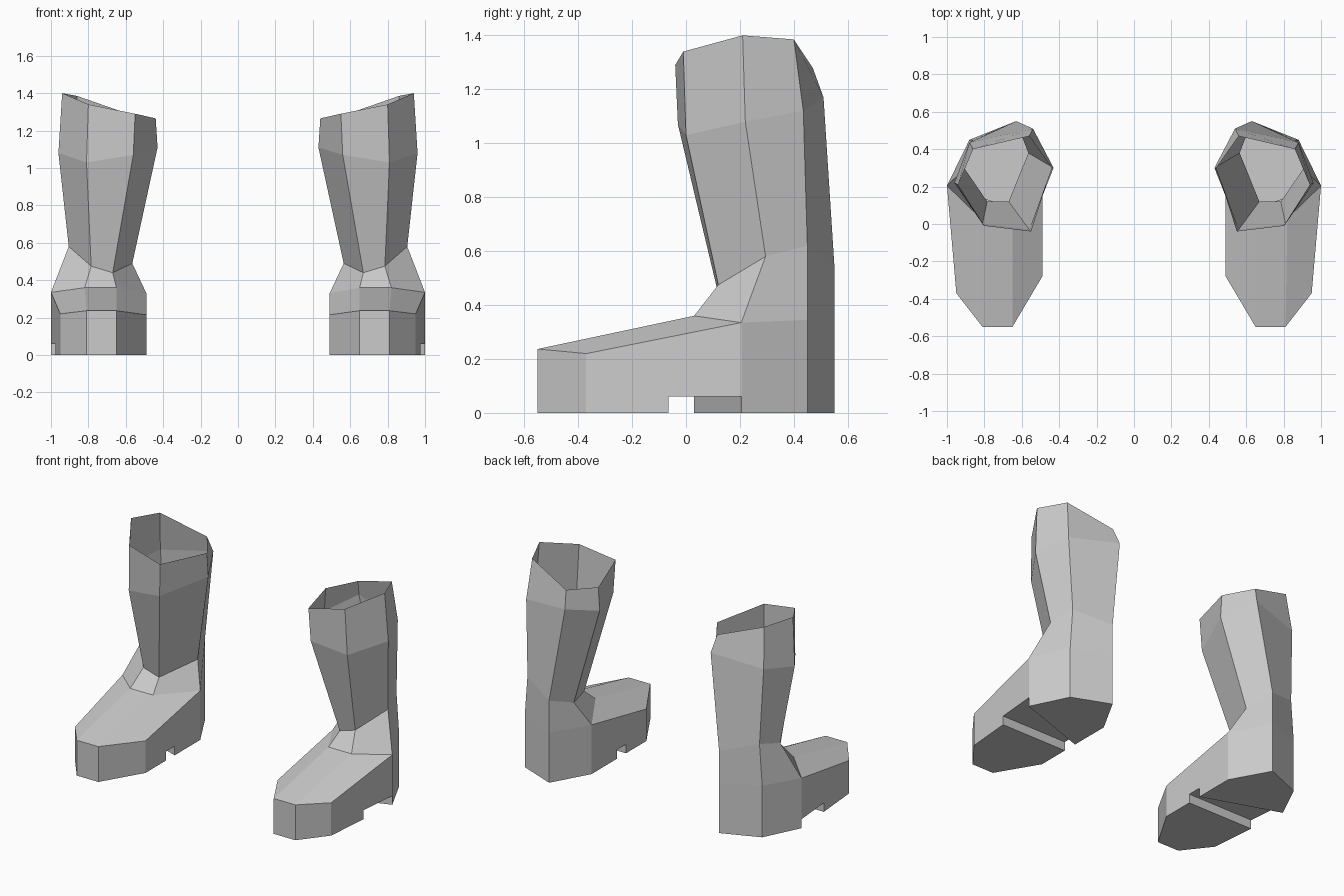
import bpy, bmesh

if "Cube" in bpy.data.objects:
    bpy.data.objects.remove(bpy.data.objects["Cube"])

# Leg rings from top to foot: front-inner, front-outer, outer, back-outer, back-inner, inner
TOP = [(.55, -.04, 1.29), (.80, -.01, 1.34), (.94, .21, 1.40),
       (.86, .40, 1.385), (.56, .47, 1.28), (.44, .30, 1.265)]
CALF = [(.56, -.03, 1.07), (.81, 0, 1.03), (.96, .22, 1.08),
        (.88, .435, 1.12), (.54, .51, 1.17), (.43, .30, 1.11)]
ANKLE = [(.67, .12, .44), (.785, .12, .475), (.905, .295, .58),
         (.86, .45, .62), (.63, .55, .55), (.565, .38, .49)]
FOOT = [(.65, .03, .36), (.82, .03, .36), (1.0, .205, .335),
        (.88, .45, .345), (.63, .55, .335), (.49, .30, .33)]
# Toe cap upper edge, inner side to outer side
TOE = [(.49, -.28, .215), (.65, -.55, .237), (.81, -.55, .237), (.95, -.37, .22)]
ARCH_Z, SOLE_Y = .06, -.065


def at(p, z):
    return (p[0], p[1], z)


def make_part(name, faces):
    """Weld a list of polygons into one object, mirrored for the pair."""
    bm = bmesh.new()
    for f in faces:
        bm.faces.new([bm.verts.new(p) for p in f])
    bmesh.ops.remove_doubles(bm, verts=bm.verts, dist=1e-4)
    bmesh.ops.recalc_face_normals(bm, faces=bm.faces)
    me = bpy.data.meshes.new(name)
    bm.to_mesh(me)
    bm.free()
    ob = bpy.data.objects.new(name, me)
    bpy.context.collection.objects.link(ob)
    ob.modifiers.new("pair", 'MIRROR')
    return ob


def band(a, b):
    """Quads between two closed rings."""
    n = len(a)
    return [(a[i], a[(i + 1) % n], b[(i + 1) % n], b[i]) for i in range(n)]


def tread(outline):
    """Shallow block below the arch level, open at its top."""
    low = [at(p, 0) for p in outline]
    return band([at(p, ARCH_Z) for p in outline], low) + [low]


faces = []
# Open shaft and ankle flare
faces += band(TOP, CALF) + band(CALF, ANKLE) + band(ANKLE, FOOT)

# Foot upper sloping down to the toe
fi, fo, outer, back_o, back_i, inner = FOOT
faces += [(fi, fo, TOE[2], TOE[1]), (fo, outer, TOE[3], TOE[2]), (inner, fi, TOE[1], TOE[0])]

# Vertical foot walls down to arch level
rim = [outer, back_o, back_i, inner] + TOE
faces += band(rim, [at(p, ARCH_Z) for p in rim])

# Front sole, heel and raised arch between them
sole_in, sole_out = (.49, SOLE_Y, 0), (.9765, SOLE_Y, 0)
heel_in = (.49, .03, 0)
faces += tread([sole_in] + TOE + [sole_out])
faces += tread([outer, back_o, back_i, inner, heel_in])
faces.append([at(p, ARCH_Z) for p in (sole_in, sole_out, outer, heel_in)])

make_part("boots", faces)
